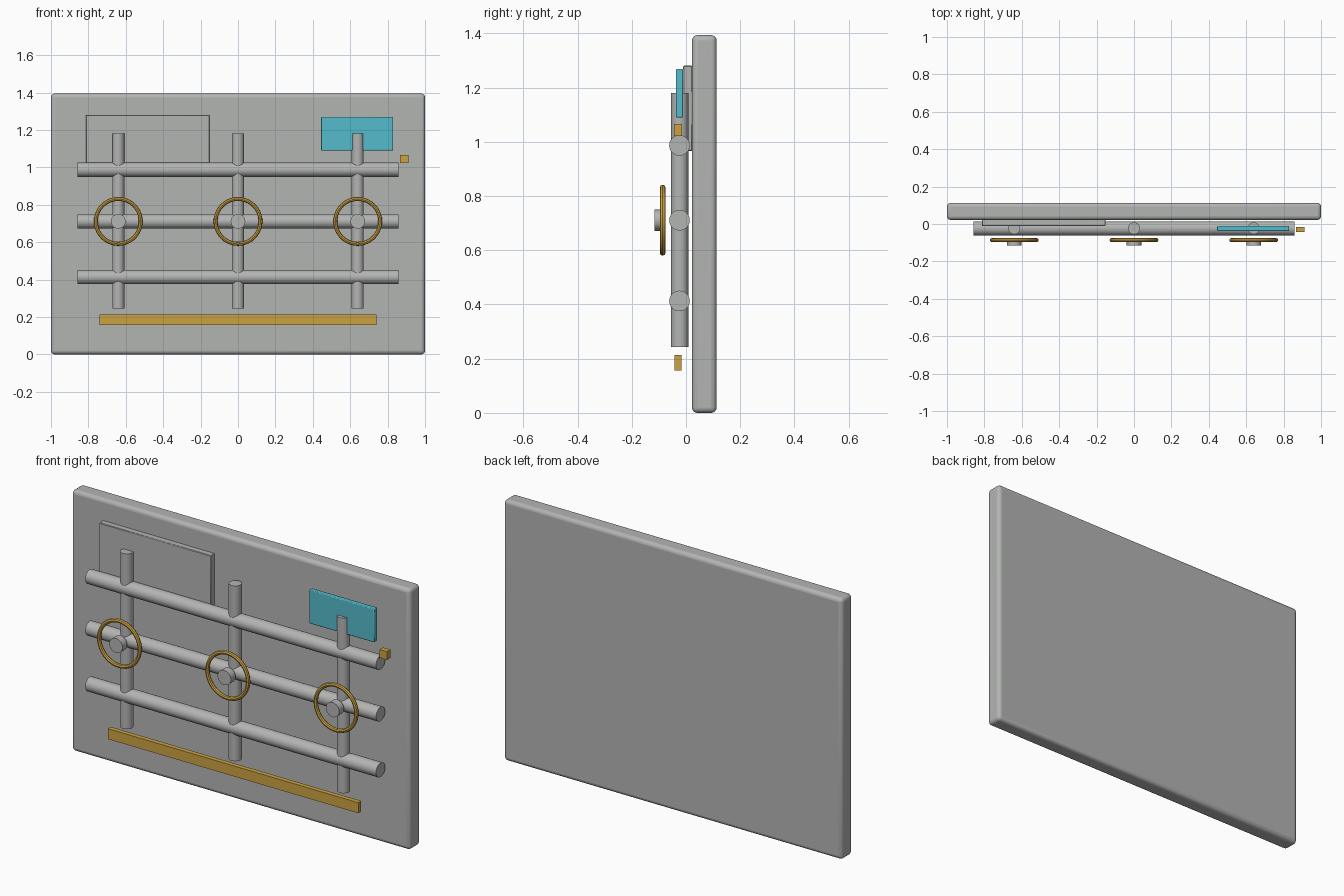
import bpy
import math

if "Cube" in bpy.data.objects:
    bpy.data.objects.remove(bpy.data.objects["Cube"])


def material(name, rgb):
    m = bpy.data.materials.new(name)
    m.diffuse_color = (*rgb, 1)
    m.use_nodes = True
    m.node_tree.nodes["Principled BSDF"].inputs["Base Color"].default_value = m.diffuse_color
    return m


GREY = material("steel grey", (0.45, 0.46, 0.45))
GOLD = material("brass gold", (0.60, 0.36, 0.055))
CYAN = material("screen cyan", (0.09, 0.50, 0.60))


def finish(name, mat, angle=30):
    ob = bpy.context.object
    ob.name = name
    ob.data.materials.append(mat)
    bpy.ops.object.shade_smooth_by_angle(angle=math.radians(angle))
    return ob


def box(name, mat, x, y, z, bevel=0.0, segments=2):
    """Box given by (min, max) ranges on each axis."""
    bpy.ops.mesh.primitive_cube_add(size=1, location=[sum(r) / 2 for r in (x, y, z)])
    bpy.context.object.scale = [r[1] - r[0] for r in (x, y, z)]
    bpy.ops.object.transform_apply(location=False, rotation=False, scale=True)
    ob = finish(name, mat)
    if bevel:
        mod = ob.modifiers.new("rounded edges", 'BEVEL')
        mod.width = bevel
        mod.segments = segments
    return ob


def cylinder(name, mat, radius, depth, location, rotation=(0, 0, 0)):
    bpy.ops.mesh.primitive_cylinder_add(vertices=32, radius=radius, depth=depth,
                                        location=location, rotation=rotation)
    return finish(name, mat)


QUARTER = math.pi / 2
COLUMNS = (-0.64, 0.0, 0.64)
ROWS = (0.413, 0.711, 0.987)

# Back panel and the plate mounted on it
box("back_panel", GREY, (-1, 1), (0.022, 0.113), (0, 1.394), 0.02, 4)
box("raised_plate", GREY, (-0.813, -0.153), (-0.011, 0.024), (0.967, 1.281), 0.003, 1)

# Pipe grid
for i, z in enumerate(ROWS):
    cylinder(f"horizontal_pipe_{i + 1}", GREY, 0.038, 1.718, (0, -0.024, z), (0, QUARTER, 0))
for i, x in enumerate(COLUMNS):
    cylinder(f"vertical_pipe_{i + 1}", GREY, 0.032, 0.936, (x, -0.023, 0.712))

# Valve wheels with hubs on the middle pipe
for i, x in enumerate(COLUMNS):
    bpy.ops.mesh.primitive_torus_add(major_radius=0.12, minor_radius=0.0108,
                                     major_segments=40, minor_segments=8,
                                     location=(x, -0.086, 0.711), rotation=(QUARTER, 0, 0))
    finish(f"valve_wheel_{i + 1}", GOLD)
    cylinder(f"valve_hub_{i + 1}", GREY, 0.039, 0.04, (x, -0.096, 0.711), (QUARTER, 0, 0))

# Display, indicator block and lower trim bar
box("display_screen", CYAN, (0.445, 0.83), (-0.037, -0.011), (1.09, 1.269), 0.004, 2)
box("indicator_block", GOLD, (0.867, 0.911), (-0.044, -0.015), (1.022, 1.066))
box("trim_bar", GOLD, (-0.74, 0.74), (-0.042, -0.017), (0.157, 0.213))
